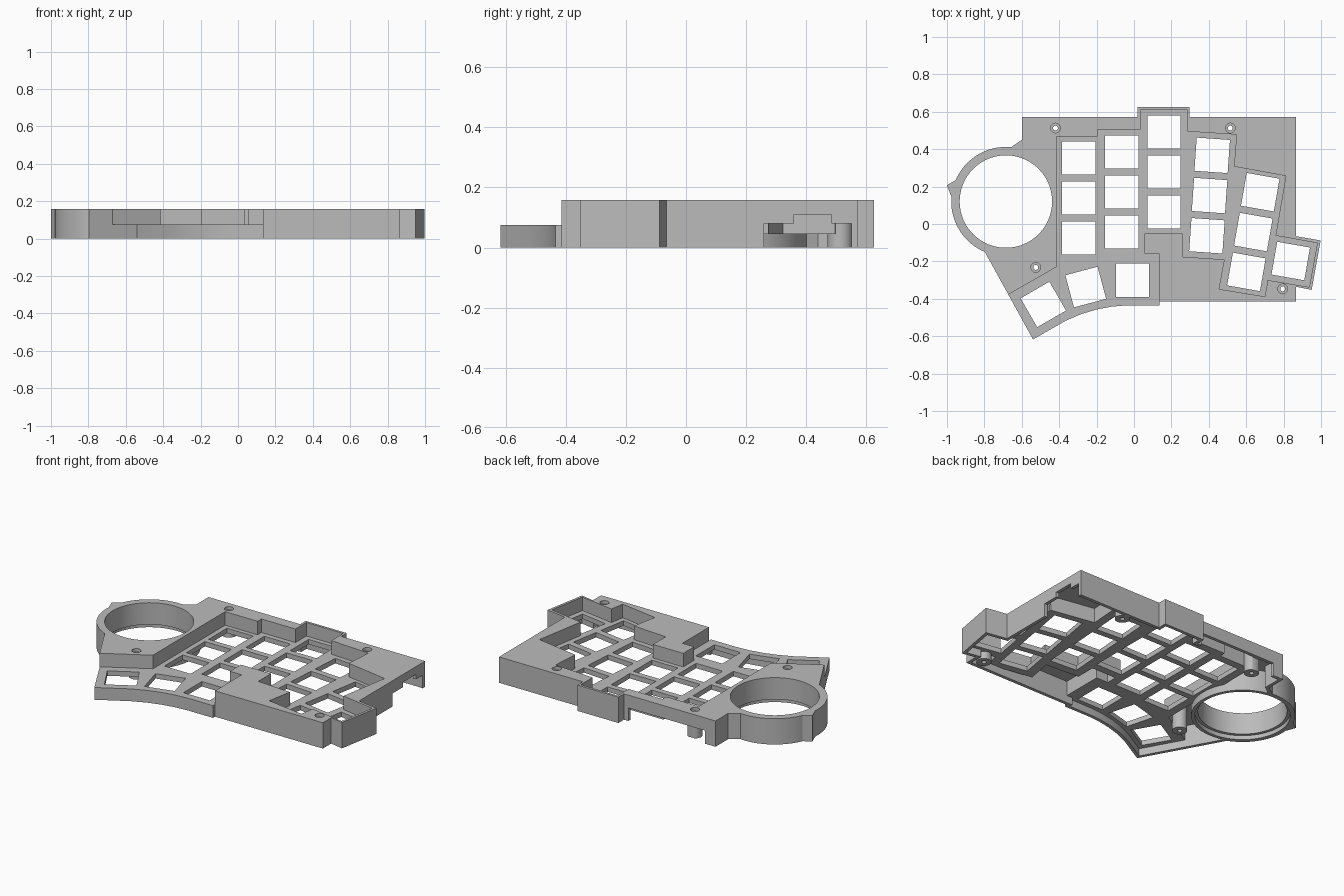
import bpy, bmesh
from math import radians, cos, sin, pi
from mathutils import Vector

cube = bpy.data.objects.get("Cube")
if cube:
    bpy.data.objects.remove(cube, do_unlink=True)

TOP, PLATE, PLATE_UNDER, CEILING, WALL = 0.158, 0.075, 0.045, 0.135, 0.02

grey = bpy.data.materials.new("case_grey")
grey.use_nodes = True
grey.diffuse_color = (0.5, 0.5, 0.5, 1)
grey.node_tree.nodes["Principled BSDF"].inputs["Base Color"].default_value = (0.5, 0.5, 0.5, 1)


def prism(name, points, z0, z1):
    """Closed prism over a counter-clockwise outline."""
    bm = bmesh.new()
    face = bm.faces.new([bm.verts.new((x, y, z0)) for x, y in points])
    up = bmesh.ops.extrude_face_region(bm, geom=[face])["geom"]
    bmesh.ops.translate(bm, vec=(0, 0, z1 - z0),
                        verts=[g for g in up if isinstance(g, bmesh.types.BMVert)])
    bmesh.ops.recalc_face_normals(bm, faces=bm.faces)
    mesh = bpy.data.meshes.new(name)
    bm.to_mesh(mesh)
    bm.free()
    obj = bpy.data.objects.new(name, mesh)
    bpy.context.collection.objects.link(obj)
    return obj


def disc(centre, r, n=32):
    return [(centre[0] + r * cos(2 * pi * i / n), centre[1] + r * sin(2 * pi * i / n))
            for i in range(n)]


def square(x, y, angle, size=0.178):
    a = radians(angle)
    h = size / 2
    return [(x + u * cos(a) - v * sin(a), y + u * sin(a) + v * cos(a))
            for u, v in ((-h, -h), (h, -h), (h, h), (-h, h))]


def box(x0, x1, y0, y1):
    return [(x0, y0), (x1, y0), (x1, y1), (x0, y1)]


def offset(points, d):
    """Move every edge outward by d (inward when negative) with mitred corners."""
    out = []
    for i, p in enumerate(points):
        p = Vector(p)
        a = (p - Vector(points[i - 1])).normalized()
        b = (Vector(points[(i + 1) % len(points)]) - p).normalized()
        na, nb = Vector((a.y, -a.x)), Vector((b.y, -b.x))
        out.append(tuple(p + (na + nb) * (d / (1 + na.dot(nb)))))
    return out


def combine(target, tool, operation):
    """Apply one boolean and discard the tool."""
    mod = target.modifiers.new("cut", "BOOLEAN")
    mod.operation, mod.solver, mod.object = operation, "EXACT", tool
    bpy.context.view_layer.objects.active = target
    bpy.ops.object.modifier_apply(modifier=mod.name)
    bpy.data.objects.remove(tool, do_unlink=True)


def cut(target, points, z0, z1):
    combine(target, prism("cutter", points, z0, z1), "DIFFERENCE")


# Outlines, counter-clockwise
outline = [(0.02, 0.572), (-0.6, 0.572), (-0.6, 0.45), (-0.665, 0.405), (-0.685, 0.2),
           (-0.7, 0), (-0.8, -0.145), (-0.54, -0.617), (-0.365, -0.517), (-0.28, -0.481),
           (-0.2, -0.457), (-0.12, -0.442), (-0.04, -0.435), (0.135, -0.435),
           (0.135, -0.415), (0.865, -0.415), (0.865, -0.335), (0.95, -0.352),
           (0.998, -0.088), (0.865, -0.065), (0.865, 0.572), (0.298, 0.572),
           (0.298, 0.625), (0.02, 0.625)]
recess = [(-0.415, 0.468), (-0.415, -0.23), (-0.85, -0.48), (-0.7, -0.8), (0.135, -0.8),
          (0.135, -0.158), (0.055, -0.158), (0.055, -0.052), (0.26, -0.052), (0.26, -0.175),
          (0.485, -0.19), (0.455, -0.348), (0.7, -0.388), (0.715, -0.3), (0.937, -0.337),
          (0.98, -0.102), (0.757, -0.062), (0.812, 0.257), (0.535, 0.307), (0.548, 0.478),
          (0.285, 0.495), (0.285, 0.61), (0.035, 0.61), (0.035, 0.505), (-0.195, 0.505),
          (-0.195, 0.468)]
ring = (-0.685, 0.12)
screws = [(-0.42, 0.513), (0.515, 0.513), (-0.525, -0.232), (0.795, -0.347)]

# Solid body with the ball ring and its side nub
case = prism("keyboard_case", outline, 0, TOP)
combine(case, prism("ring", disc(ring, 0.292, 96), 0, TOP), "UNION")
nub = [(-1.0, 0.207), (-0.978, 0.15), (-0.9, 0.15), (-0.9, 0.265), (-0.945, 0.24)]
combine(case, prism("nub", nub, 0, TOP), "UNION")

# Sunken key area and thumb shelf
cut(case, recess, PLATE, 0.3)

# Hollow underside: shallow below the keys, deep elsewhere
inner = offset(outline, -WALL)
for base, ceiling in ((-0.1, PLATE_UNDER), (-0.12, CEILING)):
    hollow = prism("hollow", inner, base, ceiling)
    if ceiling == CEILING:
        cut(hollow, offset(recess, 0.02), -0.3, 0.3)
    cut(hollow, disc(ring, 0.285, 96), -0.3, 0.3)
    for s in screws:
        cut(hollow, disc(s, 0.042), -0.3, 0.3)
    combine(case, hollow, "DIFFERENCE")

# Ball opening with a wider lower lip
cut(case, disc(ring, 0.247, 96), -0.1, 0.3)
cut(case, disc(ring, 0.265, 96), -0.1, 0.025)

# Key openings: straight columns, fanned columns, outer key, thumb keys
keys = []
for x, y, dx, dy, angle in ((-0.295, 0.353, 0, -0.214, 0), (-0.065, 0.385, 0, -0.214, 0),
                            (0.16, 0.492, 0, -0.214, 0), (0.418, 0.367, -0.014, -0.215, -4),
                            (0.675, 0.17, -0.037, -0.213, -10)):
    keys += [(x + dx * i, y + dy * i, angle) for i in range(3)]
keys += [(0.838, -0.198, -10), (-0.008, -0.3, 0), (-0.258, -0.337, 15), (-0.485, -0.43, 30)]
for key in keys:
    cut(case, square(*key), -0.1, 0.12)

# Screw holes with counterbores
for s in screws:
    cut(case, disc(s, 0.013), -0.1, 0.3)
    cut(case, disc(s, 0.026), 0.138, 0.3)

# Connector openings in the side wall, and the long gap in the back wall
cut(case, box(0.83, 0.95, 0.26, 0.55), -0.1, 0.08)
cut(case, box(0.83, 0.95, 0.36, 0.485), 0.03, 0.11)
cut(case, box(-0.53, -0.01, 0.548, 0.7), -0.1, 0.08)

# Finish
case.data.materials.clear()
case.data.materials.append(grey)
for p in case.data.polygons:
    p.material_index = 0
bpy.ops.object.select_all(action="DESELECT")
case.select_set(True)
bpy.context.view_layer.objects.active = case
bpy.ops.object.shade_smooth_by_angle(angle=radians(30))
